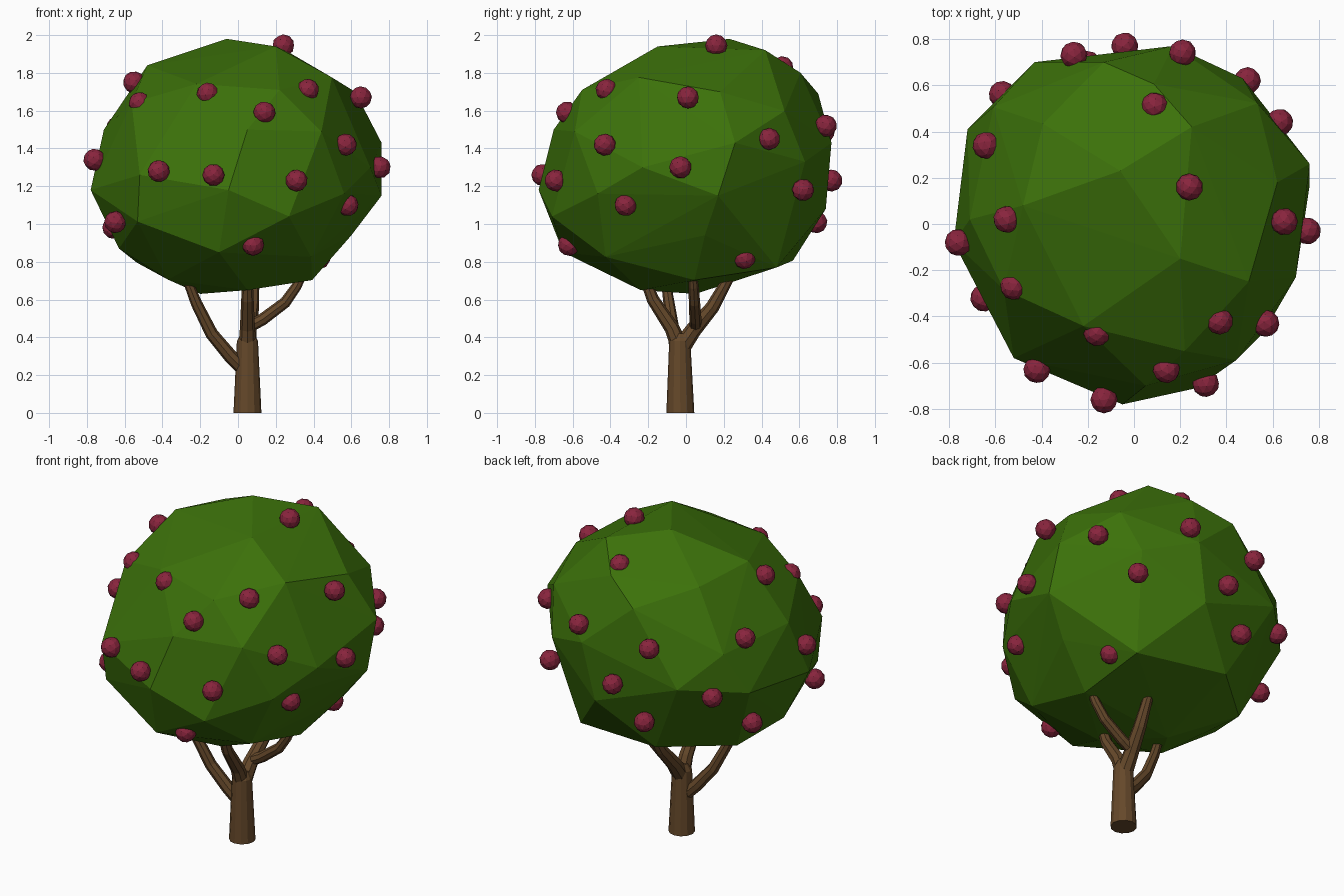
import bpy, bmesh
from mathutils import Vector, Matrix

if "Cube" in bpy.data.objects:
    bpy.data.objects.remove(bpy.data.objects["Cube"])


def material(name, rgb):
    m = bpy.data.materials.new(name)
    m.diffuse_color = (*rgb, 1)
    m.use_nodes = True
    m.node_tree.nodes["Principled BSDF"].inputs["Base Color"].default_value = m.diffuse_color
    return m


GREEN = material("leaf_green", (0.045, 0.165, 0.003))
RED = material("fruit_red", (0.25, 0.018, 0.047))
BROWN = material("bark_brown", (0.13, 0.065, 0.023))


def add_object(name, bm, mat):
    bmesh.ops.recalc_face_normals(bm, faces=bm.faces)
    mesh = bpy.data.meshes.new(name)
    bm.to_mesh(mesh)
    bm.free()
    mesh.materials.append(mat)
    ob = bpy.data.objects.new(name, mesh)
    bpy.context.collection.objects.link(ob)
    return ob


def limb(name, points, radii, sides=8):
    """Tapered faceted tube along a path."""
    pts = [Vector(p) for p in points]
    bm = bmesh.new()
    rings = []
    for i, p in enumerate(pts):
        t = (pts[min(i + 1, len(pts) - 1)] - pts[max(i - 1, 0)]).normalized()
        if p.z == 0:
            t = Vector((0, 0, 1))
        rot = Vector((0, 0, 1)).rotation_difference(t).to_matrix().to_4x4()
        made = bmesh.ops.create_circle(bm, segments=sides, radius=radii[i],
                                       matrix=Matrix.Translation(p) @ rot)
        rings.append(made["verts"])
    for a, b in zip(rings, rings[1:]):
        for k in range(sides):
            j = (k + 1) % sides
            bm.faces.new((a[k], a[j], b[j], b[k]))
    bm.faces.new(rings[0])
    bm.faces.new(rings[-1])
    return add_object(name, bm, BROWN)


# Trunk and branches
limb("trunk", [(0.05, -0.03, 0), (0.05, -0.033, 0.38), (0.05, -0.03, 0.42)],
     [0.074, 0.056, 0.035], 12)
limb("front_branch", [(0.05, -0.03, 0.34), (0.05, -0.075, 0.45), (0.05, -0.175, 0.6),
                      (0.05, -0.22, 0.72)], [0.047, 0.04, 0.033, 0.028])
limb("back_branch", [(0.05, -0.03, 0.34), (0.055, 0.04, 0.44), (0.075, 0.14, 0.56),
                     (0.085, 0.23, 0.72)], [0.05, 0.043, 0.037, 0.028])
limb("left_branch", [(0.04, -0.03, 0.22), (-0.04, -0.045, 0.3), (-0.14, -0.065, 0.42),
                     (-0.22, -0.09, 0.58), (-0.275, -0.11, 0.72)],
     [0.038, 0.037, 0.034, 0.03, 0.024])
limb("right_branch", [(0.065, 0.05, 0.46), (0.13, 0.05, 0.495), (0.25, 0.045, 0.585),
                      (0.31, 0.04, 0.67), (0.345, 0.035, 0.74)],
     [0.033, 0.032, 0.03, 0.027, 0.022])

# Fruit positions, all lying on the crown surface
fruits = [
    (0.24, 0.16, 1.945), (-0.55, 0.02, 1.75), (-0.52, -0.27, 1.64),
    (-0.16, -0.47, 1.69), (0.37, -0.42, 1.71), (0.14, -0.63, 1.59),
    (0.65, 0.01, 1.67), (0.57, -0.43, 1.42), (-0.76, -0.08, 1.34),
    (-0.42, -0.63, 1.28), (-0.13, -0.76, 1.26), (0.31, -0.69, 1.23),
    (0.75, -0.03, 1.30), (0.58, -0.32, 1.10), (-0.65, -0.32, 1.01),
    (-0.66, 0.30, 0.98), (0.08, -0.62, 0.89), (0.43, 0.31, 0.82),
    (0.09, 0.51, 1.83), (0.21, 0.74, 1.52), (0.63, 0.44, 1.45),
    (0.49, 0.62, 1.18), (-0.04, 0.77, 1.23), (-0.20, 0.69, 1.01),
    (-0.26, 0.73, 1.49), (-0.57, 0.56, 1.21), (-0.64, 0.34, 1.51),
]

# Crown: squashed icosphere, main corners pulled into place, kept convex
corners = [
    (-0.06, 0.23, 1.98), (-0.78, -0.08, 1.18), (-0.05, -0.78, 1.18),
    (0.76, 0.26, 1.43), (0.76, 0.17, 1.15), (0.62, 0.18, 1.70),
    (-0.48, 0.08, 1.84), (-0.71, 0.02, 1.50), (-0.72, 0.41, 1.22),
    (0.17, 0.77, 1.43), (-0.43, 0.70, 1.27), (-0.13, 0.70, 1.69),
    (-0.52, -0.58, 1.26), (0.27, -0.71, 1.04), (0.70, -0.23, 1.30),
    (-0.63, -0.05, 0.87), (0.38, 0.48, 0.77), (0.20, -0.15, 1.94),
    (0.25, 0.42, 1.92), (-0.20, 0.05, 0.63), (0.22, -0.55, 1.71),
    (0.05, -0.70, 1.50), (0.60, 0.10, 0.94), (0.10, 0.74, 1.08),
    (0.47, 0.63, 1.33), (-0.10, -0.65, 0.85), (0.05, -0.24, 0.65),
]
MID, SIZE = Vector((0, 0, 1.305)), Vector((0.77, 0.77, 0.67))


def to_unit(p):
    q = Vector(p) - MID
    return Vector((q.x / SIZE.x, q.y / SIZE.y, q.z / SIZE.z))


# known surface points give the radius for the remaining corners
samples = [(to_unit(p), 1.05) for p in fruits] + [(to_unit(p), 1.0) for p in corners]
bm = bmesh.new()
bmesh.ops.create_icosphere(bm, subdivisions=2, radius=1)
tilt = Vector((0, 0, 1)).rotation_difference(Vector((-0.08, 0.3, 1)))
for v in bm.verts:
    d = tilt @ v.co
    total = weight = 0
    for q, grow in samples:
        w = 1 / ((q.normalized() - d).length ** 4 + 0.001)
        total += w * q.length * grow
        weight += w
    v.co = MID + d * (total / weight) * SIZE
free = list(bm.verts)
for c in map(Vector, corners):
    near = min(free, key=lambda v: (v.co - c).length)
    near.co = c
    free.remove(near)
# drop leftovers crowding a placed corner
crowding = [v for v in free if min((v.co - Vector(c)).length for c in corners) < 0.17]
hull_pts = [v.co.copy() for v in bm.verts if v not in crowding]
bm.free()
bm = bmesh.new()
for p in hull_pts:
    bm.verts.new(p)
bmesh.ops.convex_hull(bm, input=list(bm.verts))
bmesh.ops.delete(bm, geom=[v for v in bm.verts if not v.link_faces], context='VERTS')
add_object("crown", bm, GREEN)

# Fruits
for i, p in enumerate(fruits):
    bm = bmesh.new()
    bmesh.ops.create_icosphere(bm, subdivisions=2, radius=0.059)
    ob = add_object(f"fruit_{i + 1}", bm, RED)
    ob.location = p
    ob.rotation_euler = (i * 0.7, i * 1.1, i * 0.4)
